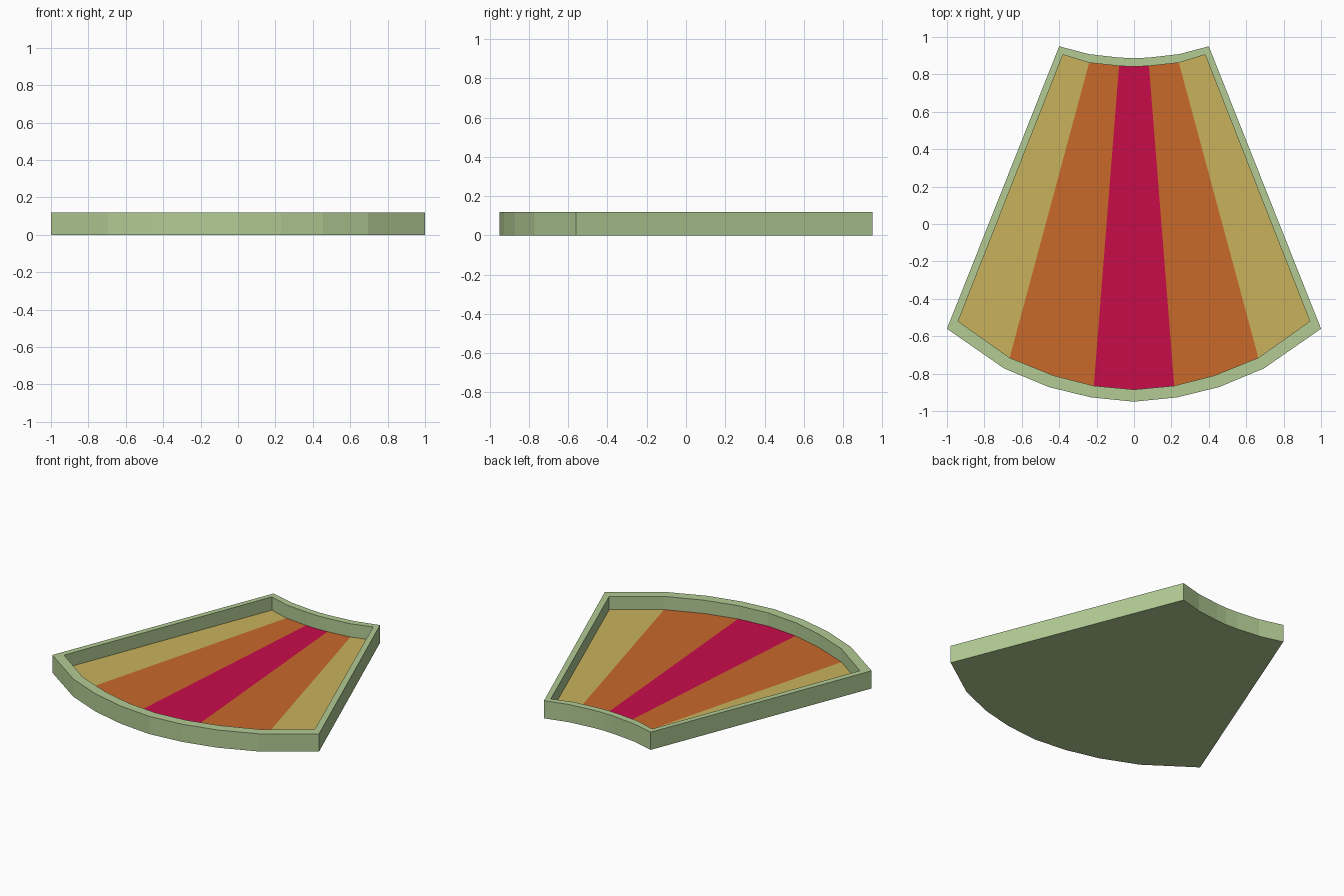
import bpy, bmesh

if "Cube" in bpy.data.objects:
    bpy.data.objects.remove(bpy.data.objects["Cube"])

HEIGHT, FLOOR = 0.12, 0.03


def material(name, rgb):
    """Flat material from an sRGB 0-255 colour."""
    lin = [((c / 255 + 0.055) / 1.055) ** 2.4 if c > 10 else c / 255 / 12.92 for c in rgb]
    m = bpy.data.materials.new(name)
    m.diffuse_color = (*lin, 1)
    m.use_nodes = True
    m.node_tree.nodes["Principled BSDF"].inputs["Base Color"].default_value = m.diffuse_color
    return m


def full_loop(half):
    """Mirror a right-hand outline (front centre to back centre) into a closed loop."""
    return half + [(-x, y) for x, y in half[-2:0:-1]]


# Right half outlines of the wall: front arc, straight side, back arc
outer = full_loop([(0, -0.95), (0.23, -0.927), (0.455, -0.872), (0.695, -0.772), (1, -0.56),
                   (0.4, 0.95), (0.24, 0.908), (0.08, 0.89), (0, 0.886)])
inner = full_loop([(0, -0.885), (0.215, -0.865), (0.43, -0.81), (0.665, -0.715), (0.94, -0.52),
                   (0.38, 0.905), (0.24, 0.862), (0.08, 0.845), (0, 0.841)])
n = len(outer)

bm = bmesh.new()
ring = lambda pts, z: [bm.verts.new((x, y, z)) for x, y in pts]
loops = [ring(outer, 0), ring(outer, HEIGHT), ring(inner, HEIGHT), ring(inner, FLOOR)]

# Outer wall, rim and inner wall
for a, b in zip(loops, loops[1:]):
    for i in range(n):
        j = (i + 1) % n
        bm.faces.new((a[i], a[j], b[j], b[i]))
# Underside
bm.faces.new(loops[0][::-1])

# Floor stripes fanning out from the centre
floor = loops[3]
stripes = [(1, (0, 1, 7, 8, 9, 15))]
for mat, ids in ((2, (1, 2, 3, 6, 7)), (3, (3, 4, 5, 6))):
    stripes += [(mat, ids), (mat, [(n - i) % n for i in reversed(ids)])]
for mat, ids in stripes:
    bm.faces.new([floor[i] for i in ids]).material_index = mat

mesh = bpy.data.meshes.new("fan_tray")
bm.to_mesh(mesh)
bm.free()
for name, rgb in (("pale green", (178, 203, 148)), ("crimson", (200, 12, 74)),
                  ("orange", (200, 104, 42)), ("mustard", (200, 178, 92))):
    mesh.materials.append(material(name, rgb))
bpy.context.collection.objects.link(bpy.data.objects.new("fan_tray", mesh))
